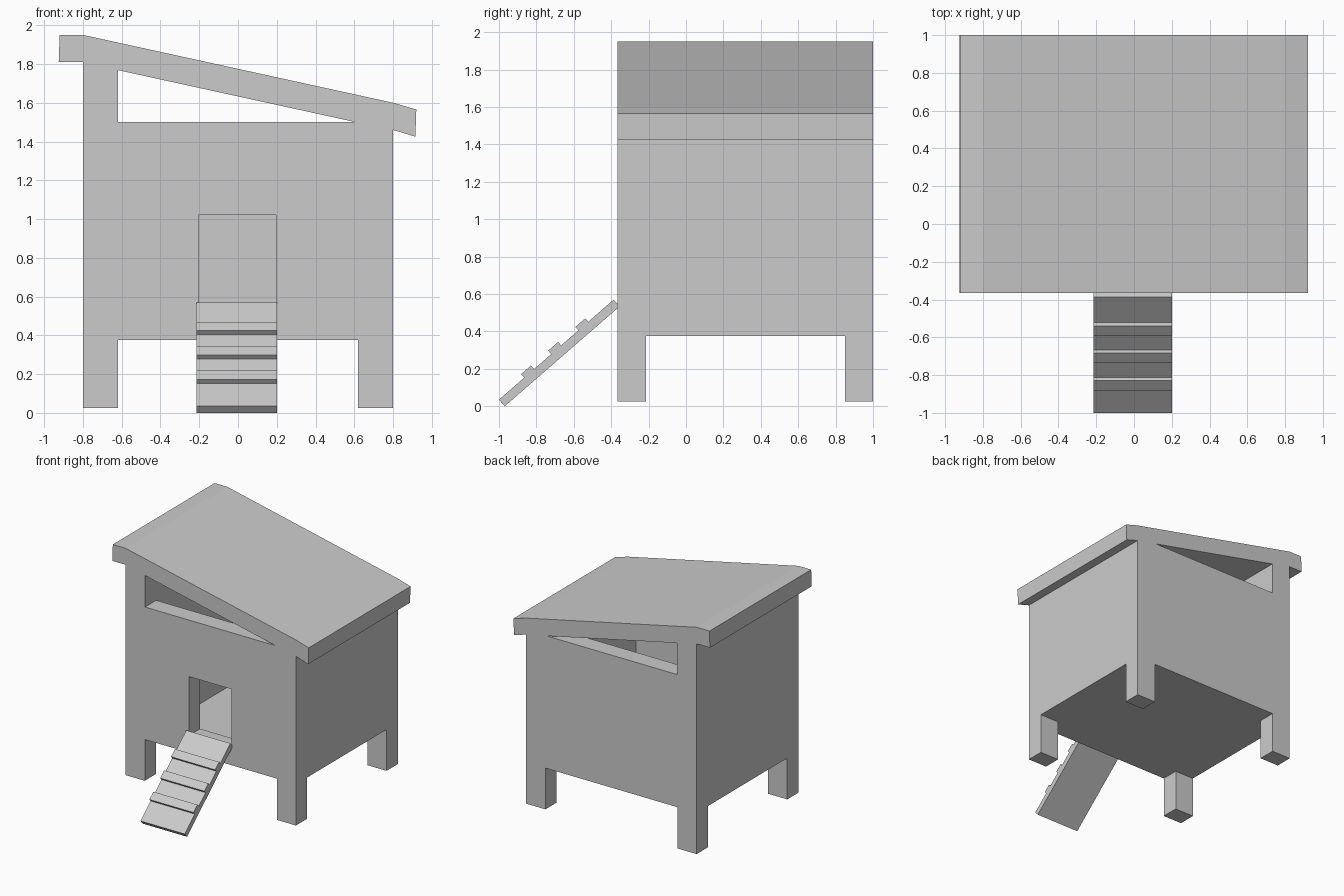
import bpy, bmesh, math
from mathutils import Vector

if "Cube" in bpy.data.objects:
    bpy.data.objects.remove(bpy.data.objects["Cube"])


def prism(name, profile, lo, hi, axis):
    """Extrude a closed 2D profile from lo to hi along axis."""
    place = {"x": lambda a, b, t: (t, a, b),
             "y": lambda a, b, t: (a, t, b),
             "z": lambda a, b, t: (a, b, t)}[axis]
    bm = bmesh.new()
    face = bm.faces.new([bm.verts.new(place(a, b, lo)) for a, b in profile])
    out = bmesh.ops.extrude_face_region(bm, geom=[face])
    step = Vector(place(0, 0, hi - lo))
    bmesh.ops.translate(bm, vec=step,
                        verts=[g for g in out["geom"] if isinstance(g, bmesh.types.BMVert)])
    bmesh.ops.recalc_face_normals(bm, faces=bm.faces)
    mesh = bpy.data.meshes.new(name)
    bm.to_mesh(mesh)
    bm.free()
    ob = bpy.data.objects.new(name, mesh)
    bpy.context.collection.objects.link(ob)
    return ob


def cut(target, cutter):
    """Subtract the cutter, apply, and remove it."""
    mod = target.modifiers.new("cut", "BOOLEAN")
    mod.operation, mod.solver, mod.object = "DIFFERENCE", "EXACT", cutter
    bpy.context.view_layer.objects.active = target
    bpy.ops.object.modifier_apply(modifier=mod.name)
    bpy.data.objects.remove(cutter)


def rect(a0, a1, b0, b1):
    return [(a0, b0), (a1, b0), (a1, b1), (a0, b1)]


FRONT, BACK, WALL_X, WALL_Y = -0.365, 1.0, 0.62, 0.15
y0, y1 = FRONT + WALL_Y, BACK - WALL_Y

# House: walls and overhanging sloped roof in one profile
house = prism("coop_house", [
    (-0.8, 0.025), (0.8, 0.025), (0.8, 1.46), (0.915, 1.425), (0.92, 1.565),
    (0.8, 1.6), (-0.8, 1.95), (-0.92, 1.95), (-0.925, 1.81), (-0.8, 1.81)],
    FRONT, BACK, "y")

# Plus-shaped gap under the floor leaves four corner legs
w = WALL_X
cut(house, prism("leg_gap", [
    (-w, -2), (w, -2), (w, y0), (2, y0), (2, y1), (w, y1),
    (w, 2), (-w, 2), (-w, y1), (-2, y1), (-2, y0), (-w, y0)], -0.2, 0.375, "z"))

# Hollow interior, triangular front and back vents, doorway
cut(house, prism("interior", [(-w, 0.395), (w, 0.395), (w, 1.499), (-w, 1.77)], y0, y1, "y"))
cut(house, prism("vents", [(-0.618, 1.5), (0.607, 1.5), (-0.618, 1.768)], -0.6, 1.3, "y"))
cut(house, prism("doorway", rect(-0.205, 0.195, 0.52, 1.02), -0.6, -0.1, "y"))

# Ramp with three cleats
prism("ramp", [(-0.969, 0.0), (-0.365, 0.525), (-0.365, 0.547), (-0.387, 0.57),
               (-1.0, 0.035)], -0.215, 0.2, "x")
for i in range(3):
    y, z = -0.865 + i * 0.145, 0.153 + i * 0.126
    a = math.atan2(0.535, 0.613)
    c, s = math.cos(a), math.sin(a)
    prism(f"ramp_cleat_{i + 1}",
          [(y + u * c - v * s, z + u * s + v * c) for u, v in rect(0, 0.07, -0.005, 0.025)],
          -0.215, 0.2, "x")
